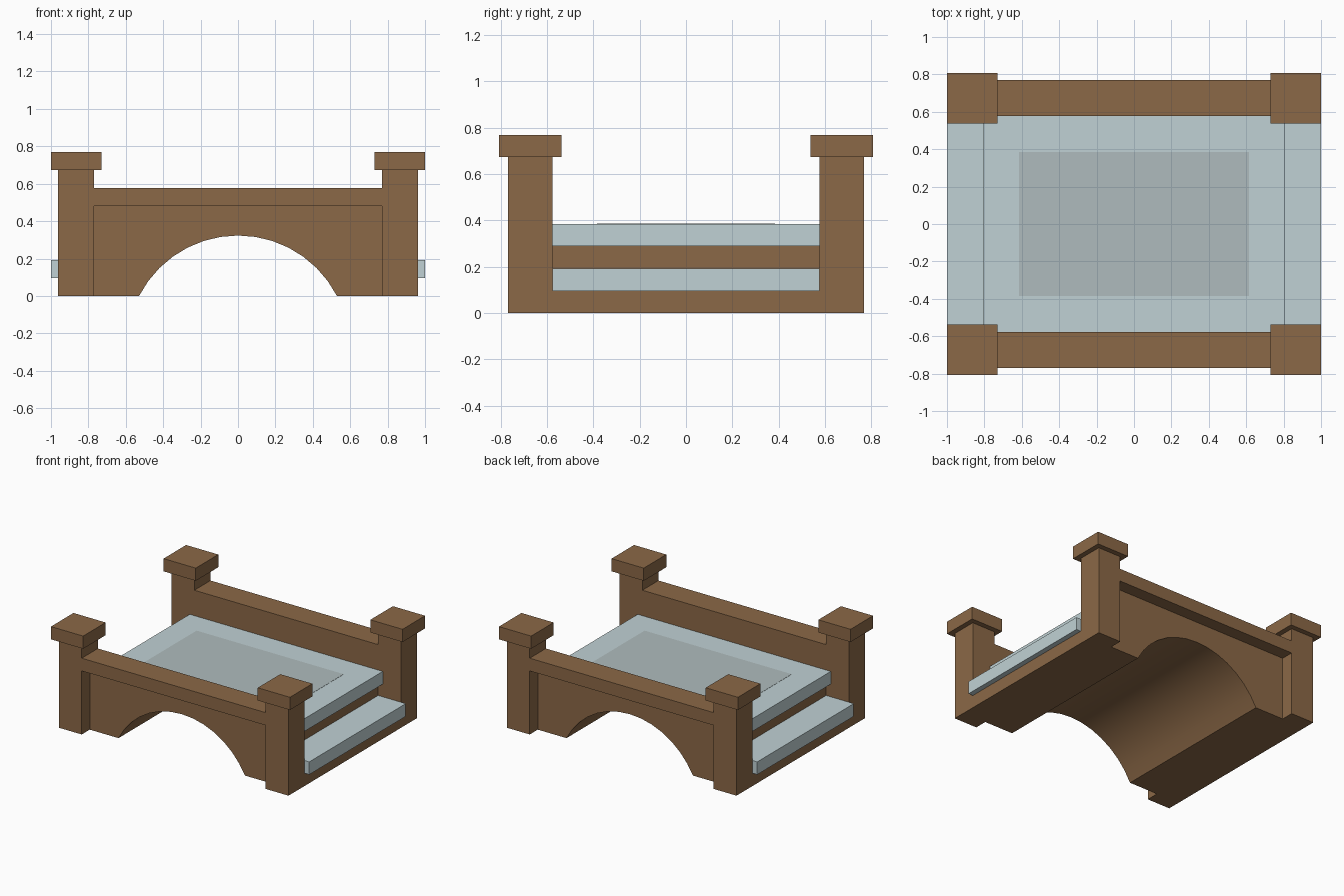
import bpy, bmesh, math

if "Cube" in bpy.data.objects:
    bpy.data.objects.remove(bpy.data.objects["Cube"])

U = 1 / 10.4  # building module


def material(name, rgb):
    m = bpy.data.materials.new(name)
    m.diffuse_color = (*rgb, 1)
    m.use_nodes = True
    m.node_tree.nodes["Principled BSDF"].inputs["Base Color"].default_value = m.diffuse_color
    return m


BROWN = material("brown_masonry", (0.26, 0.14, 0.063))
BLUE = material("pale_slab", (0.53, 0.64, 0.66))
GREY = material("grey_panel", (0.43, 0.50, 0.51))


def extrude(name, profile, y0, y1, mat):
    """Extrude an x-z profile (in modules) from y0 to y1."""
    bm = bmesh.new()
    a = [bm.verts.new((x * U, y0 * U, z * U)) for x, z in profile]
    b = [bm.verts.new((x * U, y1 * U, z * U)) for x, z in profile]
    bm.faces.new(a)
    bm.faces.new(b[::-1])
    for i in range(len(a)):
        j = (i + 1) % len(a)
        bm.faces.new((a[j], a[i], b[i], b[j]))
    bmesh.ops.recalc_face_normals(bm, faces=bm.faces)
    me = bpy.data.meshes.new(name)
    bm.to_mesh(me)
    bm.free()
    me.materials.append(mat)
    ob = bpy.data.objects.new(name, me)
    bpy.context.collection.objects.link(ob)
    return ob


def box(name, x0, x1, y0, y1, z0, z1, mat):
    return extrude(name, [(x0, z0), (x1, z0), (x1, z1), (x0, z1)], y0, y1, mat)


# Arch curve, left foot to right foot
half, rise, n = 5.5, 3.36, 14
R = (half ** 2 + rise ** 2) / (2 * rise)
span = math.asin(half / R)
arch = []
for i in range(n + 1):
    t = span * (2 * i / n - 1)
    arch.append((R * math.sin(t), R * math.cos(t) - R + rise))

# Stepped core with the arch passing through
steps = [(10, 0), (10, 1), (8, 1), (8, 3), (6, 3), (6, 3.6)]
core = extrude("arched_core", arch + steps + [(-x, z) for x, z in reversed(steps)],
               -6, 6, BROWN)
smooth = [core]

# Side walls, copings, posts and caps
for s, side in ((-1, "front"), (1, "back")):
    wall = arch + [(8, 0), (8, 5), (-8, 5), (-8, 0)]
    smooth.append(extrude(side + "_wall", wall, *sorted((6 * s, 7 * s)), BROWN))
    y0, y1 = sorted((6 * s, 8 * s))
    box(side + "_coping", -8, 8, y0, y1, 5, 6, BROWN)
    for e, end in ((-1, "left"), (1, "right")):
        x0, x1 = sorted((8 * e, 10 * e))
        box(f"{side}_{end}_post", x0, x1, y0, y1, 0, 7, BROWN)
        box(f"{side}_{end}_cap", x0 - .4, x1 + .4, y0 - .4, y1 + .4, 7, 8, BROWN)

# Lower steps
for e, end in ((-1, "left"), (1, "right")):
    x0, x1 = sorted((8 * e, 10.4 * e))
    box(end + "_step", x0, x1, -6, 6, 1, 2, BLUE)

# Deck slab, hollowed below to clear the arch crown
deck = [(6, 3), (8.4, 3), (8.4, 4), (-8.4, 4), (-8.4, 3), (-6, 3), (-6, 3.6), (6, 3.6)]
extrude("deck_slab", deck, -6, 6, BLUE)

# Thin inlay panel on the deck
box("deck_panel", -6.4, 6.4, -4, 4, 3.98, 4.015, GREY)

# Smooth the arch soffit
for ob in bpy.data.objects:
    ob.select_set(ob in smooth)
bpy.context.view_layer.objects.active = core
bpy.ops.object.shade_smooth_by_angle(angle=math.radians(25))
